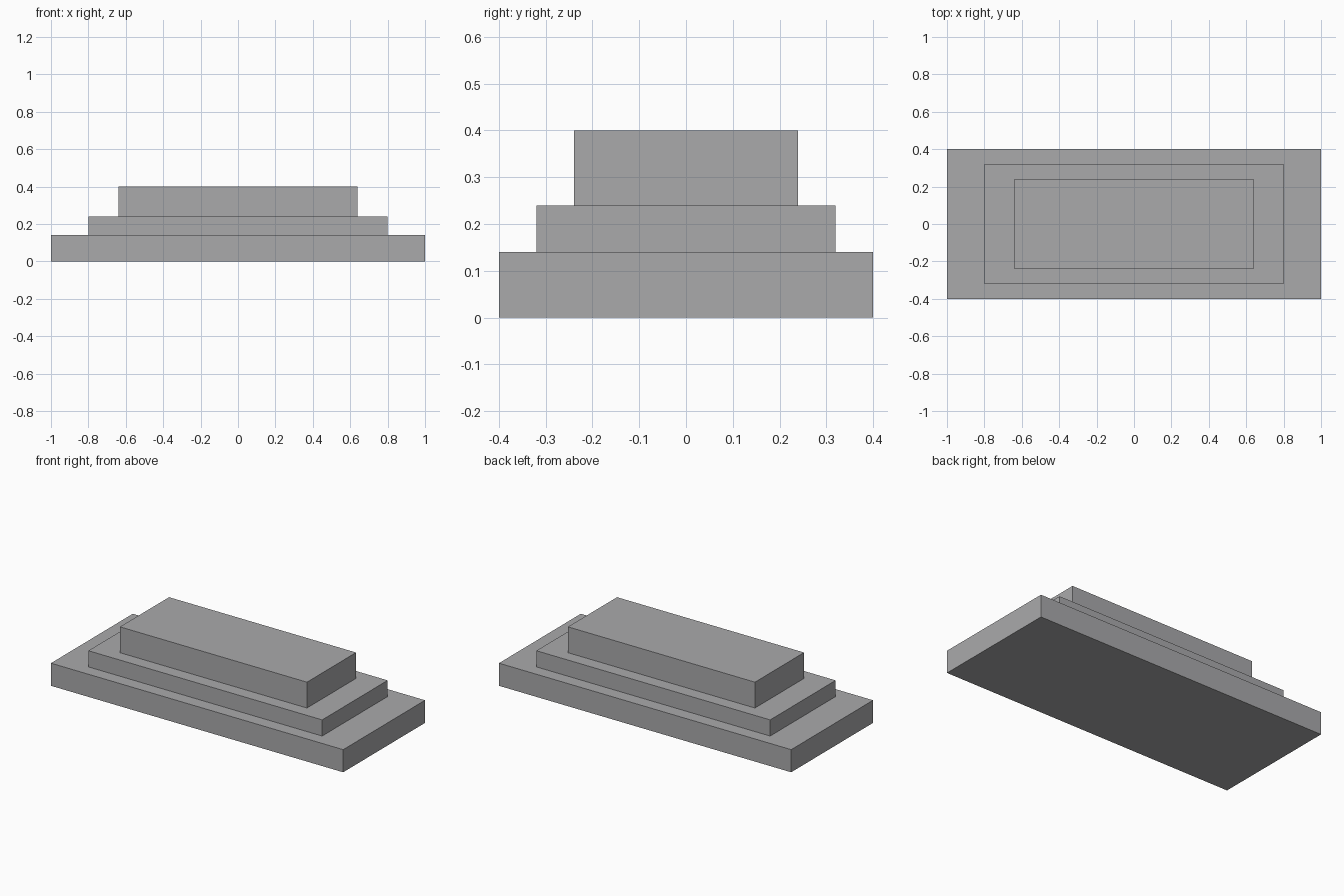
import bpy

# Remove the default cube
default = bpy.data.objects.get("Cube")
if default:
    bpy.data.objects.remove(default, do_unlink=True)

# Plain grey stone
grey = bpy.data.materials.new("stone_grey")
grey.use_nodes = True
colour = (0.4, 0.4, 0.41, 1.0)
grey.diffuse_color = colour
for node in grey.node_tree.nodes:
    if node.type == 'BSDF_PRINCIPLED':
        node.inputs["Base Color"].default_value = colour


def add_tier(name, width, depth, bottom, top):
    """Add one box-shaped tier resting between two heights."""
    bpy.ops.mesh.primitive_cube_add(size=1, location=(0, 0, (bottom + top) / 2))
    tier = bpy.context.object
    tier.name = name
    tier.scale = (width, depth, top - bottom)
    bpy.ops.object.transform_apply(location=False, rotation=False, scale=True)
    tier.data.materials.append(grey)
    return tier


# Stepped plinth: three stacked slabs, each smaller than the one below
add_tier("base_slab", 2.0, 0.8, 0.0, 0.14)
add_tier("middle_step", 1.6, 0.64, 0.14, 0.24)
add_tier("top_block", 1.28, 0.48, 0.24, 0.4)
